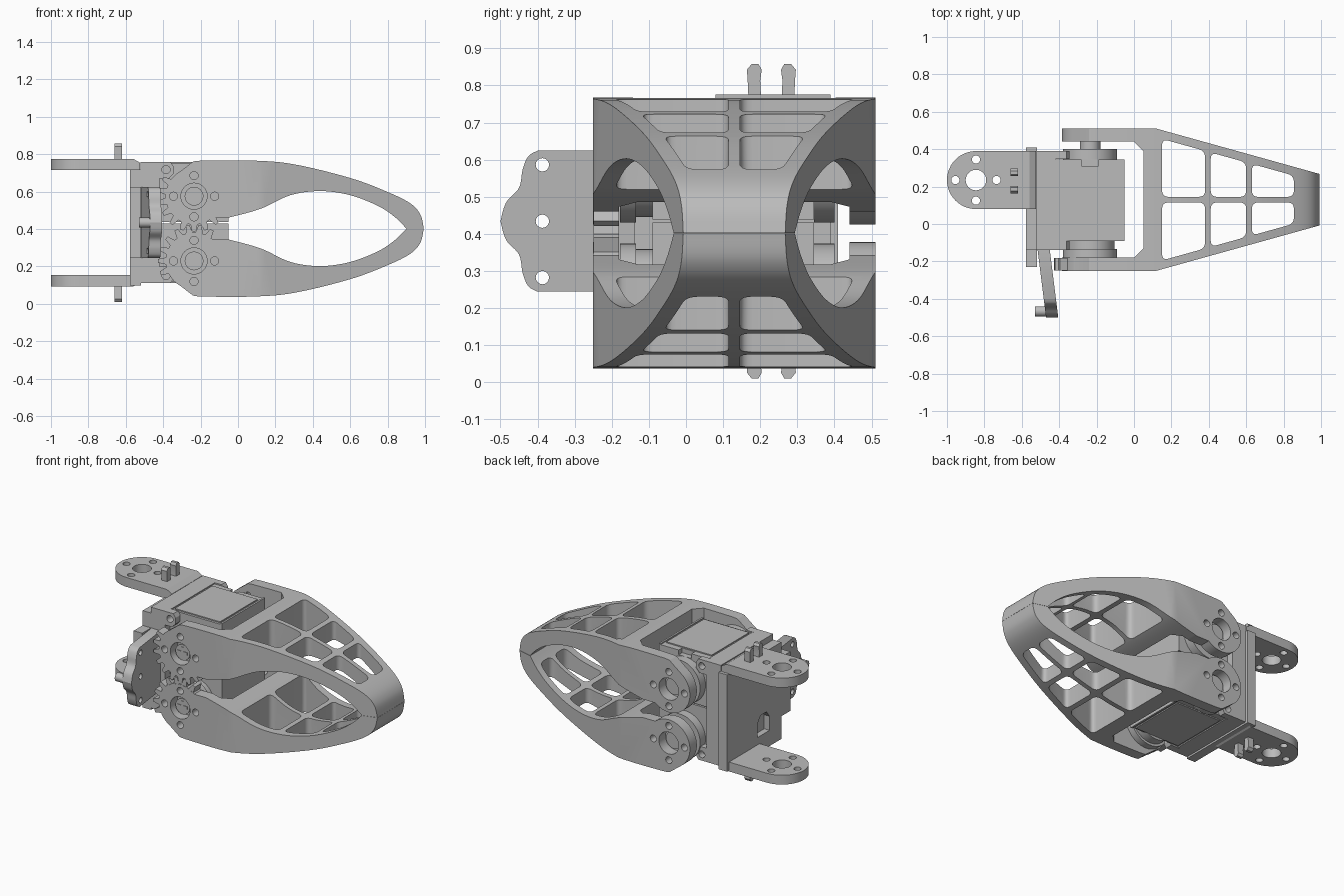
import bpy, bmesh, math
from mathutils import Vector

if "Cube" in bpy.data.objects:
    bpy.data.objects.remove(bpy.data.objects["Cube"], do_unlink=True)

grey = bpy.data.materials.new("plain_grey")
grey.use_nodes = True
COLOUR = (0.5, 0.5, 0.5, 1)
grey.diffuse_color = COLOUR
grey.node_tree.nodes["Principled BSDF"].inputs["Base Color"].default_value = COLOUR

MID, PX, DZ = 0.402, -0.235, 0.173     # jaw mirror height, pivot x, pivot offset
MZ = 0.434                             # mount mirror height
ORDER = {"x": lambda a, b, h: (h, a, b), "y": lambda a, b, h: (a, h, b), "z": lambda a, b, h: (a, b, h)}


def prism(name, pts, axis, lo, hi):
    """Extrude a flat outline along one axis."""
    bm = bmesh.new()
    put = ORDER[axis]
    ends = [[bm.verts.new(put(a, b, h)) for a, b in pts] for h in (lo, hi)]
    bm.faces.new(ends[0])
    bm.faces.new(ends[1])
    n = len(pts)
    for i in range(n):
        j = (i + 1) % n
        bm.faces.new((ends[0][i], ends[0][j], ends[1][j], ends[1][i]))
    bmesh.ops.recalc_face_normals(bm, faces=bm.faces)
    mesh = bpy.data.meshes.new(name)
    bm.to_mesh(mesh)
    bm.free()
    mesh.materials.append(grey)
    obj = bpy.data.objects.new(name, mesh)
    bpy.context.collection.objects.link(obj)
    return obj


def arc(cx, cy, r, a0, a1, n):
    return [(cx + r * math.cos(math.radians(a0 + (a1 - a0) * i / n)),
             cy + r * math.sin(math.radians(a0 + (a1 - a0) * i / n))) for i in range(n + 1)]


def rod(name, axis, a, b, r, lo, hi, n=32):
    return prism(name, arc(a, b, r, 0, 360, n)[:-1], axis, lo, hi)


def rect(a0, a1, b0, b1):
    return [(a0, b0), (a1, b0), (a1, b1), (a0, b1)]


def box(name, x0, x1, y0, y1, z0, z1):
    return prism(name, rect(x0, x1, y0, y1), "z", z0, z1)


def rounded(pts, r):
    """Replace each corner with a short curve."""
    out = []
    for i, p in enumerate(pts):
        p = Vector(p)
        a = p + (Vector(pts[i - 1]) - p).normalized() * r
        b = p + (Vector(pts[(i + 1) % len(pts)]) - p).normalized() * r
        for k in range(6):
            t = k / 5
            out.append(tuple(a * (1 - t) ** 2 + p * 2 * t * (1 - t) + b * t * t))
    return out


def spline(pts, n=6):
    """Smooth curve through the points."""
    v = [Vector(p) for p in [pts[0]] + pts + [pts[-1]]]
    out = []
    for p0, p1, p2, p3 in zip(v, v[1:], v[2:], v[3:]):
        for k in range(n):
            t = k / n
            out.append(tuple(0.5 * (2 * p1 + (p2 - p0) * t + (2 * p0 - 5 * p1 + 4 * p2 - p3) * t * t
                                    + (3 * p1 - p0 - 3 * p2 + p3) * t ** 3)))
    return out + [pts[-1]]


def combine(obj, tools, op="DIFFERENCE"):
    for tool in tools:
        mod = obj.modifiers.new("shape", "BOOLEAN")
        mod.operation, mod.solver, mod.object = op, "EXACT", tool
        bpy.context.view_layer.objects.active = obj
        bpy.ops.object.modifier_apply(modifier=mod.name)
        bpy.data.objects.remove(tool, do_unlink=True)
    return obj


def cross_holes(axis, a, b, big, lo, hi):
    spots = [(0.11, 0), (-0.11, 0), (0, 0.11), (0, -0.11)]
    return [rod("cutter", axis, a, b, big, lo, hi)] + \
           [rod("cutter", axis, a + i, b + j, 0.022, lo, hi, 16) for i, j in spots]


def taper(x, side):
    """Half-width line of the narrowing jaw in plan."""
    return 0.13 + side * (0.38 - max(0, x - 0.12) * 0.278)


# Jaws: side profile, narrowed in plan, hollowed and pierced
OUTER = spline([(-0.24, 0.358), (-0.18, 0.363), (0.08, 0.363), (0.3, 0.343), (0.6, 0.27), (0.8, 0.195),
                (0.92, 0.135), (0.975, 0.075), (0.993, 0)])
INNER = spline([(0.9, 0), (0.84, 0.06), (0.75, 0.12), (0.6, 0.178), (0.44, 0.2), (0.28, 0.178),
                (0.12, 0.105), (-0.05, 0.058)])
for s, name in ((1, "upper"), (-1, "lower")):
    pivot = MID + s * DZ
    outline = OUTER + INNER + arc(PX, DZ, 0.15, -50, -230, 24)
    jaw = prism(name + "_jaw", [(x, MID + s * (z + 0.0005)) for x, z in outline], "y", -0.25, 0.51)
    plan = [(-0.6, taper(0, -1)), (0.12, taper(0, -1)), (1.1, taper(1.1, -1)),
            (1.1, taper(1.1, 1)), (0.12, taper(0, 1)), (-0.6, taper(0, 1))]
    combine(jaw, [prism("cutter", plan, "z", -0.2, 1)], "INTERSECT")
    hollow = [(-0.7, -0.18), (0, -0.18), (0.05, -0.13), (0.05, 0.39), (0, 0.44), (-0.7, 0.44)]
    cutters = [prism("cutter", hollow, "z", -0.2, 1)]
    for x0, x1 in ((0.15, 0.38), (0.41, 0.6), (0.63, 0.855)):
        for side in (-1, 1):
            near = 0.13 + side * 0.015
            pane = [(x0, near), (x1, near), (x1, taper(x1, side) - side * 0.047),
                    (x0, taper(x0, side) - side * 0.047)]
            cutters.append(prism("cutter", rounded(pane, 0.035), "z", -0.2, 1))
    combine(jaw, cutters)
    # Gear teeth on the front plate
    gear = []
    for k in range(18):
        mid = 270 + 20 * k + (0 if s > 0 else 10)
        tip = 0.192 if 140 < mid % 360 < 312 else 0.152
        for off, r in ((-7, 0.152), (-3, tip), (3, tip), (7, 0.152)):
            a = math.radians(mid + off)
            gear.append((PX + r * math.cos(a), pivot + s * r * math.sin(a)))
    combine(jaw, [prism("cutter", gear, "y", -0.249, -0.181)], "UNION")
    combine(jaw, cross_holes("y", PX, pivot, 0.07, -0.4, 0.7))
    # Servo horns and screws
    for end, y0, y1 in (("front", -0.178, -0.135), ("rear", 0.345, 0.40)):
        rod(f"{name}_{end}_horn", "y", PX, pivot, 0.145, y0, y1, 48)
    rod(name + "_front_collar", "y", PX, pivot, 0.13, -0.14, -0.08, 48)
    rod(name + "_rear_collar", "y", PX, pivot, 0.055, 0.39, 0.46)
    rod(name + "_screw", "y", PX, pivot, 0.05, -0.225, -0.17)
    for w, h in ((0.035, 0.008), (0.008, 0.035)):
        box(name + "_screw_cross", PX - w, PX + w, -0.229, -0.22, pivot - h, pivot + h)
    # Servo case with raised cover and edge rails
    lo, hi = sorted((MZ + s * 0.004, MZ + s * 0.316))
    face = MZ + s * 0.316
    servo = box(name + "_servo", -0.42, -0.05, -0.09, 0.345, lo, hi)
    combine(servo, [box("cutter", -0.28, -0.19, 0.31, 0.4, face - 0.03, face + 0.03)])
    z0, z1 = sorted((face, face + s * 0.007))
    box(name + "_servo_cover", -0.395, -0.075, -0.075, 0.305, z0, z1)
    for x in (-0.42, -0.062):
        box(name + "_servo_rail", x, x + 0.012, -0.09, 0.345, z0, z1)

# Servo mount block with screw tabs
box("mount_block", -0.52, -0.42, -0.14, 0.39, MZ - 0.323, MZ + 0.323)
for s in (1, -1):
    for y0, y1 in ((-0.14, -0.092), (0.347, 0.39)):
        shape = [(-0.43, 0.323), (-0.36, 0.323), (-0.345, 0.3), (-0.345, 0.26), (-0.37, 0.235), (-0.43, 0.235)]
        tab = prism("mount_tab", [(x, MZ + s * z) for x, z in shape], "y", y0, y1)
        combine(tab, [rod("cutter", "y", -0.385, MZ + s * 0.283, 0.022, -0.5, 0.6, 16)])

# Back plate with a step and a cut-out
step = [(0.41, -0.335), (0.41, 0.285), (-0.14, 0.285), (-0.14, 0.19), (-0.23, 0.19),
        (-0.23, -0.19), (-0.14, -0.19), (-0.14, -0.335)]
plate = prism("back_plate", [(y, MZ + z) for y, z in step], "x", -0.578, -0.518)
hatch = [(-0.02, 0.2), (0.1, 0.2), (0.1, 0.29), (0.07, 0.33), (0.01, 0.33), (-0.02, 0.29)]
combine(plate, [prism("cutter", hatch, "x", -0.7, -0.54)])

# Bracket arms with bolt holes and clip hooks
for s, name in ((1, "upper"), (-1, "lower")):
    lo, hi = sorted((MZ + s * 0.281, MZ + s * 0.341))
    shape = [(-0.525, 0.08), (-0.525, 0.39)] + arc(-0.845, 0.235, 0.155, 90, 270, 24)
    arm = prism(name + "_bracket_arm", shape, "z", lo, hi)
    wedge = [(-0.56, MZ + s * 0.36), (-0.56, MZ + s * 0.341), (-0.515, MZ + s * 0.315), (-0.5, MZ + s * 0.36)]
    combine(arm, [prism("cutter", wedge, "y", -0.1, 0.6)])
    combine(arm, cross_holes("z", -0.845, 0.235, 0.055, -0.1, 1))
    for side in (-1, 1):
        hook = [(0.062, 0), (0.028, 0), (0.03, 0.04), (0.026, 0.07), (0.035, 0.086),
                (0.053, 0.086), (0.066, 0.07), (0.064, 0.045)]
        prism(name + "_clip_hook", [(0.23 + side * y, MZ + s * (0.338 + z)) for y, z in hook], "x", -0.66, -0.62)

# Slanted horn plate with a wavy edge and three holes
half = [(-0.12, 0.19)] + spline([(-0.4, 0.19), (-0.425, 0.175), (-0.44, 0.14), (-0.45, 0.09),
                                 (-0.485, 0.05), (-0.5, 0)])
wave = half + [(y, -z) for y, z in reversed(half[:-1])]
horn = prism("slanted_horn", [(y, MZ + z) for y, z in wave], "x", -0.515, -0.45)
combine(horn, [rod("cutter", "x", -0.387, MZ + z, 0.018, -0.7, -0.3, 16) for z in (-0.152, 0, 0.152)])
for v in horn.data.vertices:
    v.co.x -= (v.co.y + 0.14) * 0.125
rod("horn_knob", "x", -0.467, MZ, 0.027, -0.528, -0.44)

# Smooth the curved sides, keep the edges sharp
bpy.ops.object.select_all(action="DESELECT")
for obj in bpy.data.objects:
    if obj.type == "MESH" and obj.data.materials and obj.data.materials[0] == grey:
        obj.select_set(True)
        bpy.context.view_layer.objects.active = obj
bpy.ops.object.shade_smooth_by_angle(angle=math.radians(28))
